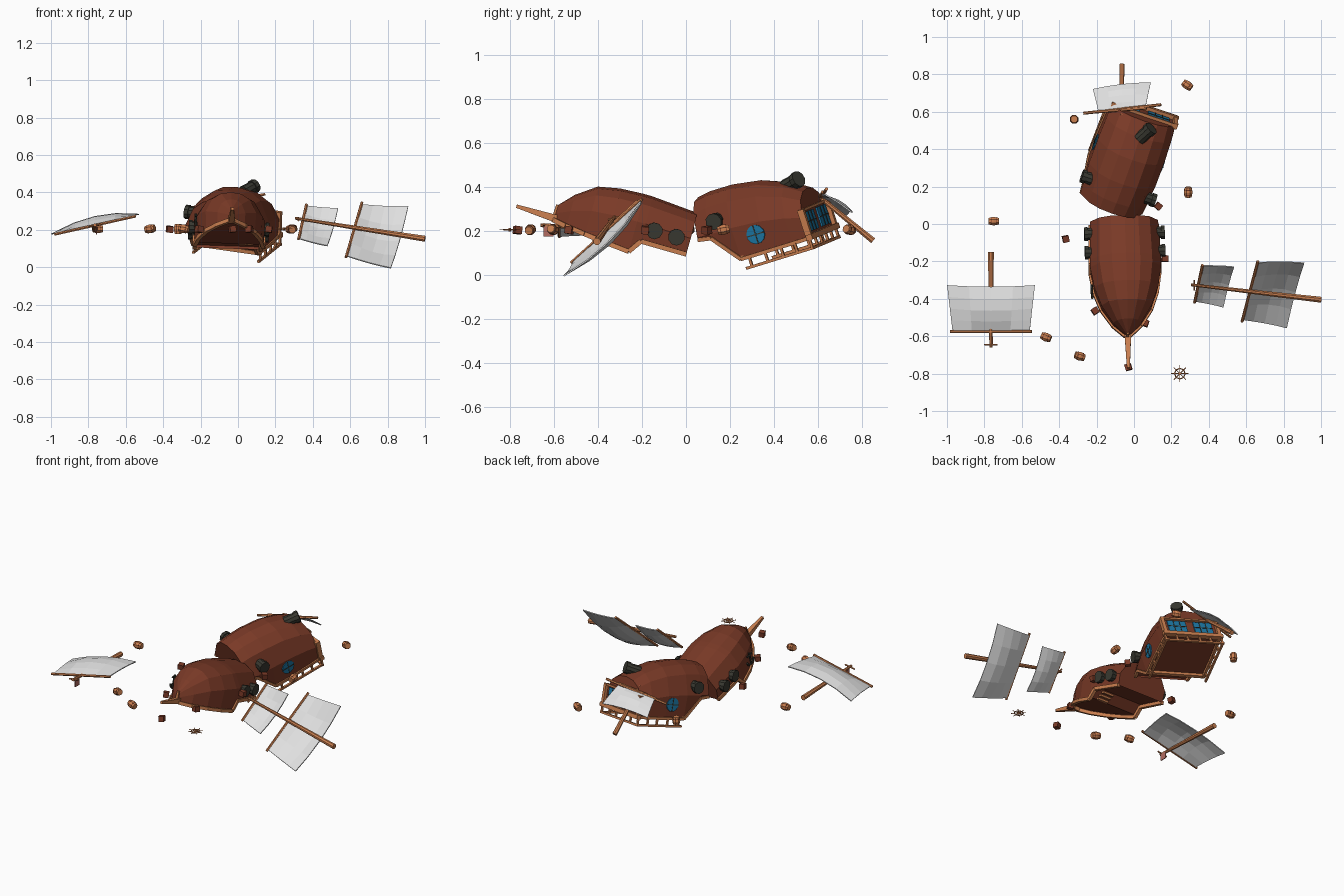
import bpy, bmesh, math
from mathutils import Vector, Matrix

if "Cube" in bpy.data.objects:
    bpy.data.objects.remove(bpy.data.objects["Cube"])

def material(name, rgb):
    m = bpy.data.materials.new(name)
    m.diffuse_color = (*rgb, 1)
    m.use_nodes = True
    m.node_tree.nodes["Principled BSDF"].inputs["Base Color"].default_value = m.diffuse_color
    return m

HULL = material("hull red brown", (0.195, 0.042, 0.02))
WOOD = material("light wood", (0.60, 0.215, 0.08))
SAIL = material("sail canvas", (0.74, 0.74, 0.74))
IRON = material("dark iron", (0.04, 0.04, 0.03))
GLASS = material("blue glass", (0.012, 0.19, 0.38))
FLAG = material("faded red flag", (0.45, 0.15, 0.12))

def finish(bm, name, mat, frame=None):
    if frame:
        bm.transform(frame)
    bmesh.ops.recalc_face_normals(bm, faces=bm.faces)
    me = bpy.data.meshes.new(name)
    bm.to_mesh(me)
    bm.free()
    me.materials.append(mat)
    ob = bpy.data.objects.new(name, me)
    bpy.context.collection.objects.link(ob)
    return ob

def add_rod(bm, a, b, r1, r2=None, sides=6):
    a, b = Vector(a), Vector(b)
    d = b - a
    rot = d.to_track_quat('Z', 'Y').to_matrix().to_4x4()
    twist = Matrix.Rotation(math.pi / sides, 4, 'Z')
    bmesh.ops.create_cone(bm, cap_ends=True, segments=sides, radius1=r1,
                          radius2=r1 if r2 is None else r2, depth=d.length,
                          matrix=Matrix.Translation((a + b) / 2) @ rot @ twist)

def rods(name, mat, items, sides=6, frame=None):
    bm = bmesh.new()
    for it in items:
        add_rod(bm, *it, sides=sides)
    return finish(bm, name, mat, frame)

def boxes(name, mat, items, frame=None):
    bm = bmesh.new()
    for c, s in items:
        bmesh.ops.create_cube(bm, size=1, matrix=Matrix.Translation(c) @ Matrix.Diagonal((*s, 1)))
    return finish(bm, name, mat, frame)

def frame_at(loc, yaw, pitch, roll):
    r = math.radians
    return (Matrix.Translation(loc) @ Matrix.Rotation(r(yaw), 4, 'Z')
            @ Matrix.Rotation(r(pitch), 4, 'X') @ Matrix.Rotation(r(roll), 4, 'Y'))

# Overturned hull: stations are (y along, half beam, rim height, keel height)
def build_hull(name, stations, frame, trim_radius):
    bm = bmesh.new()
    rows, decks = [], []
    for y, beam, rim, keel in stations:
        half = [(beam * 0.97, rim), (beam, max(rim + 0.01, keel * 0.45)),
                (beam * 0.74, keel * 0.81), (beam * 0.4, keel * 0.96)]
        pts = half + [(0, keel)] + [(-x, z) for x, z in reversed(half)]
        rows.append([bm.verts.new((x, y, z)) for x, z in pts])
        decks.append([bm.verts.new((k * beam * 0.95, y, rim + 0.015)) for k in (1, -1)])
    for i in range(len(rows) - 1):
        p, q = rows[i], rows[i + 1]
        for j in range(8):
            bm.faces.new((p[j], p[j + 1], q[j + 1], q[j]))
        bm.faces.new((decks[i][0], decks[i][1], decks[i + 1][1], decks[i + 1][0]))
    for r in (rows[0], rows[-1]):
        bm.faces.new(r)
    finish(bm, name + "_hull", HULL, frame)
    # wooden gunwale following the rim
    trim = []
    for a, b in zip(stations, stations[1:]):
        for k in (1, -1):
            trim.append(((k * a[1] * 0.97, a[0], a[2]), (k * b[1] * 0.97, b[0], b[2]), trim_radius))
    rods(name + "_gunwale", WOOD, trim, 4, frame)

# --- Bow half ---
BOW = frame_at((-0.035, -0.6, 0.25), 2, -16, 2)
bow_st = [(0, 0.01, 0, 0.07), (0.06, 0.075, -0.01, 0.135), (0.15, 0.135, -0.02, 0.2),
          (0.25, 0.172, -0.03, 0.22), (0.36, 0.19, -0.04, 0.226),
          (0.40, 0.19, 0.02, 0.226), (0.615, 0.182, 0.02, 0.21)]
build_hull("bow", bow_st, BOW, 0.015)
boxes("bow_stairs", WOOD, [((0.09, 0.37 + 0.02 * i, -0.02 + 0.018 * i), (0.08, 0.02, 0.012))
                           for i in range(3)], BOW)
rods("bowsprit", WOOD, [((-0.033, -0.575, 0.25), (-0.03, -0.77, 0.312), 0.026, 0.011)], 4)
rods("bow_stem", WOOD, [((0, -0.003, -0.005), (0, -0.003, 0.07), 0.013, 0.008)], 4, BOW)

# --- Stern half (local y is negative towards the break) ---
STERN = frame_at((0.05, 0.615, 0.19), -21, 16, 8)
stern_st = [(-0.515, 0.175, 0.14, 0.32), (-0.45, 0.182, 0.13, 0.33), (-0.34, 0.19, 0, 0.33),
            (-0.2, 0.19, 0, 0.31), (-0.08, 0.186, 0, 0.265), (0, 0.18, 0, 0.215)]
build_hull("stern", stern_st, STERN, 0.012)

# stern railing, hanging below the overturned deck
RW = -0.047
rail = [((k * 0.185, -0.33, RW), (k * 0.185, 0.01, RW), 0.009) for k in (1, -1)]
rail.append(((-0.195, 0.005, RW), (0.195, 0.005, RW), 0.009))
for k in (1, -1):
    rail += [((k * 0.185, y, 0), (k * 0.185, y, RW), 0.008) for y in (-0.3, -0.22, -0.14, -0.07, 0.005)]
rail += [((x, 0.005, 0), (x, 0.005, RW), 0.008) for x in (-0.11, -0.04, 0.04, 0.11)]
rods("stern_railing", WOOD, rail, 4, STERN)

# transom frame and windows
boxes("transom_frame", WOOD, [((0, 0.008, 0.004), (0.39, 0.03, 0.026)),
                              ((0, 0.006, 0.130), (0.34, 0.02, 0.012)),
                              ((0.177, 0.004, 0.065), (0.022, 0.03, 0.14)),
                              ((-0.177, 0.004, 0.065), (0.022, 0.03, 0.14)),
                              ((0, -0.335, 0.004), (0.37, 0.02, 0.02))], STERN)
boxes("transom_windows", GLASS, [((k * 0.085, 0.003, 0.072), (0.12, 0.009, 0.09)) for k in (1, -1)], STERN)
bars = []
for k in (1, -1):
    bars += [((k * 0.085 + d, 0.007, 0.072), (0.005, 0.006, 0.09)) for d in (-0.02, 0.02)]
    bars += [((k * 0.085, 0.007, 0.072), (0.12, 0.006, 0.005))]
boxes("window_bars", IRON, bars, STERN)

# round side windows
rods("round_windows", GLASS, [((k * 0.175, -0.235, 0.088), (k * 0.194, -0.235, 0.088), 0.044)
                              for k in (1, -1)], 12, STERN)
boxes("round_window_bars", IRON, [((k * 0.193, -0.235, 0.088), s) for k in (1, -1)
                                  for s in ((0.006, 0.085, 0.005), (0.006, 0.005, 0.085))], STERN)

# --- Cannons: short barrel with a muzzle ring ---
def cannon(name, a, b, frame=None):
    a, b = Vector(a), Vector(b)
    rods(name, IRON, [(a, b, 0.036, 0.031), (b - (b - a) * 0.25, b + (b - a) * 0.05, 0.038)], 10, frame)

for k, side in ((1, "right"), (-1, "left")):
    for i, y in enumerate((0.446, 0.55)):
        cannon(f"bow_cannon_{side}_{i}", (k * 0.15, y, 0.083), (k * 0.212, y, 0.083), BOW)
    cannon(f"stern_cannon_{side}", (k * 0.13, -0.405, 0.2), (k * 0.205, -0.405, 0.2), STERN)
cannon("loose_cannon", (0.03, 0.455, 0.40), (0.09, 0.51, 0.435))

# anchor on the left bow
arc = [(-0.182, 0.24 + 0.035 * math.cos(t), 0.045 - 0.03 * math.sin(t))
       for t in [math.pi * i / 5 for i in range(6)]]
rods("anchor", IRON, [((-0.185, 0.24, 0.1), (-0.185, 0.24, 0.015), 0.007),
                      ((-0.185, 0.215, 0.085), (-0.185, 0.265, 0.085), 0.006)]
     + [(p, q, 0.007) for p, q in zip(arc, arc[1:])], 5, BOW)

# --- Sails: a, d lie on the yard; b, c are the free corners ---
def sail(name, a, b, c, d, bulge, n=4):
    a, b, c, d = map(Vector, (a, b, c, d))
    bm = bmesh.new()
    grid = []
    for i in range(n + 1):
        u = i / n
        row = []
        for j in range(n + 1):
            v = j / n
            p = a.lerp(d, u).lerp(b.lerp(c, u), v)
            k = math.sin(math.pi * 0.75 * v) * (1 - (2 * u - 1) ** 2 * 0.8)
            row.append(bm.verts.new(p + Vector(bulge) * k))
        grid.append(row)
    for i in range(n):
        for j in range(n):
            bm.faces.new((grid[i][j], grid[i + 1][j], grid[i + 1][j + 1], grid[i][j + 1]))
    ob = finish(bm, name, SAIL)
    ob.modifiers.new("thickness", 'SOLIDIFY').thickness = 0.006
    e = (d - a) * 0.03
    rods(name + "_yard", WOOD, [(a - e, d + e, 0.008)])

# right mast with two sails
rods("right_mast", WOOD, [((0.305, -0.325, 0.262), (1.0, -0.405, 0.152), 0.008, 0.017),
                          ((0.322, -0.355, 0.25), (0.322, -0.30, 0.265), 0.005)], 8)
sail("right_big_sail", (0.66, -0.208, 0.337), (0.91, -0.215, 0.332), (0.817, -0.562, 0.003),
     (0.58, -0.513, 0.062), (0, 0.033, -0.036))
sail("right_small_sail", (0.365, -0.225, 0.33), (0.535, -0.235, 0.32), (0.478, -0.45, 0.12),
     (0.325, -0.415, 0.155), (0, 0.022, -0.024))

# left mast with one sail and a flag
rods("left_mast", WOOD, [((-0.765, -0.15, 0.205), (-0.765, -0.66, 0.225), 0.017, 0.009),
                         ((-0.80, -0.645, 0.218), (-0.73, -0.645, 0.23), 0.005)], 8)
sail("left_sail", (-0.97, -0.575, 0.178), (-0.999, -0.325, 0.172), (-0.53, -0.325, 0.278),
     (-0.558, -0.575, 0.27), (0, -0.015, 0.05))
boxes("left_flag", FLAG, [((-0.757, -0.625, 0.197), (0.005, 0.045, 0.045))])

# stern mast with one sail
rods("stern_mast", WOOD, [((-0.065, 0.85, 0.155), (-0.065, 0.58, 0.375), 0.015, 0.01)], 8)
sail("stern_sail", (-0.19, 0.60, 0.335), (-0.22, 0.72, 0.255), (0.09, 0.755, 0.28),
     (0.06, 0.62, 0.375), (0, 0.015, 0.03))
rods("stern_long_yard", WOOD, [((-0.27, 0.592, 0.315), (0.145, 0.638, 0.39), 0.008)])

# --- Floating barrels ---
for i, (x, y, d) in enumerate([(-0.75, 0.015, (1, 0, 0)), (-0.32, 0.56, (0, 0, 1)), (0.285, 0.742, (1, -0.7, 0.2)),
                               (0.29, 0.17, (0, 1, 0.2)), (-0.47, -0.605, (1, -0.4, 0.2)), (-0.29, -0.707, (1, -0.3, -0.2))]):
    c, h = Vector((x, y, 0.205)), Vector(d).normalized() * 0.027
    rods(f"barrel_{i}", WOOD, [(c - h, c, 0.019, 0.025), (c, c + h, 0.025, 0.019)], 8)
    rods(f"barrel_bands_{i}", HULL, [(c + h * (k - 0.06), c + h * (k + 0.06), 0.0232) for k in (-0.5, 0.5)], 8)

# --- Floating crates ---
for i, (x, y) in enumerate([(-0.365, -0.08), (0.13, 0.095), (0.165, -0.185),
                            (-0.208, -0.465), (0.06, -0.53), (-0.03, -0.765)]):
    f = frame_at((x, y, 0.203), 12 + 37 * i, 8, 5)
    boxes(f"crate_{i}", HULL, [((0, 0, 0), (0.034, 0.034, 0.034))], f)

# --- Steering wheel floating flat ---
wc = Vector((0.245, -0.8, 0.205))
spoke = [wc + Vector((math.cos(t), math.sin(t), 0)) * 0.046 for t in [math.pi * i / 4 for i in range(8)]]
ring = [wc.lerp(p, 0.62) for p in spoke]
rods("steering_wheel", WOOD, [(wc, p, 0.0022) for p in spoke]
     + [(ring[i - 1], ring[i], 0.003) for i in range(8)]
     + [(wc - Vector((0, 0, 0.008)), wc + Vector((0, 0, 0.008)), 0.007)], 6)
